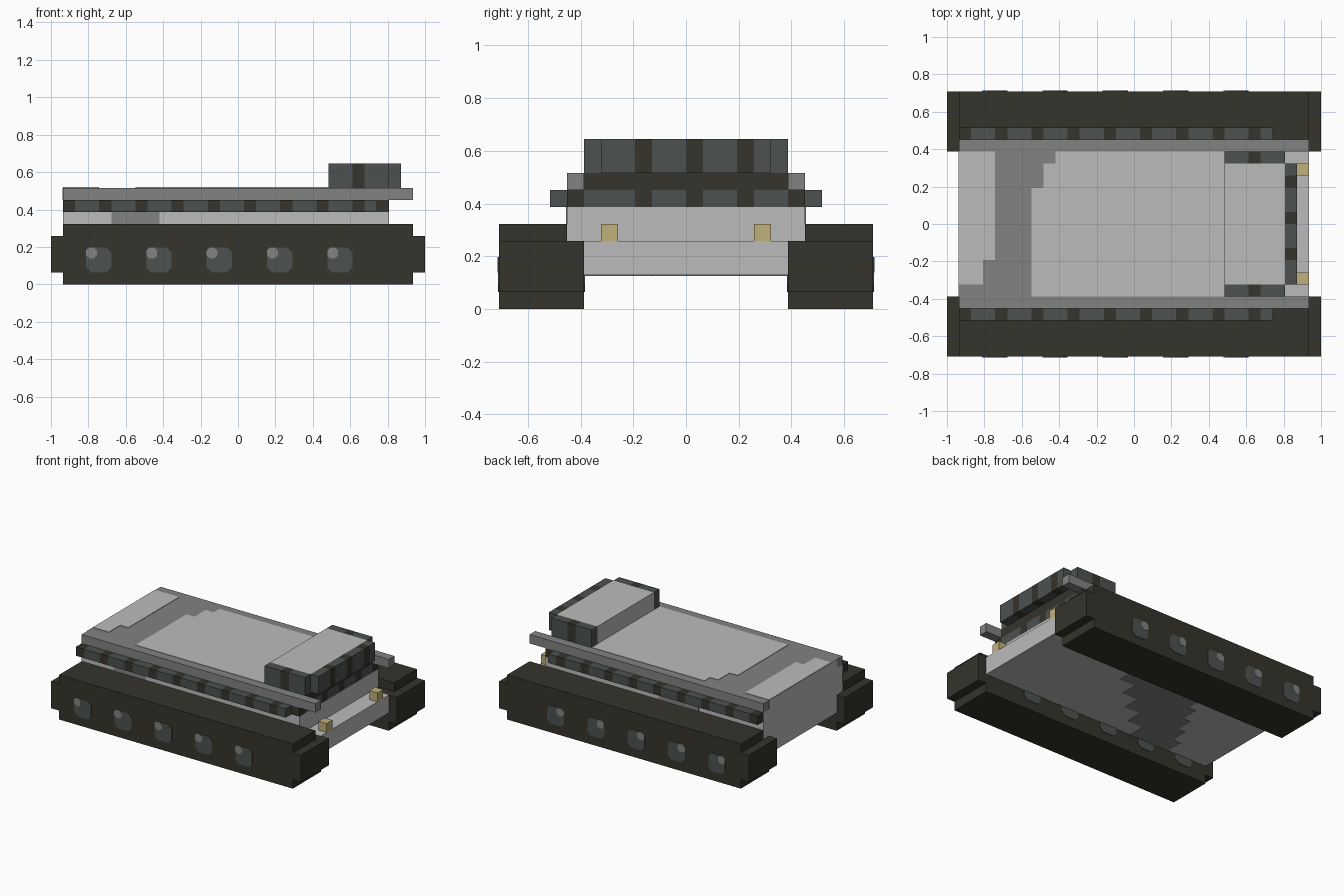
import bpy, bmesh

cube = bpy.data.objects.get("Cube")
if cube:
    bpy.data.objects.remove(cube, do_unlink=True)

U = 2 / 31      # one block
T = 0.05        # painted plate thickness, in blocks


def material(name, rgb):
    m = bpy.data.materials.new(name)
    m.use_nodes = True
    m.diffuse_color = (*rgb, 1)
    m.node_tree.nodes["Principled BSDF"].inputs["Base Color"].default_value = (*rgb, 1)
    return m


LIGHT, GREY, TEAL, DARK, YELLOW = range(5)
MATS = [material("light_grey", (0.50, 0.50, 0.50)),
        material("mid_grey", (0.223, 0.223, 0.223)),
        material("slate", (0.072, 0.084, 0.08)),
        material("track_black", (0.036, 0.033, 0.025)),
        material("lamp_yellow", (0.52, 0.434, 0.195))]


def part(name, boxes):
    """Join boxes (x0, x1, y0, y1, z0, z1, colour), in blocks; x counts from the rear."""
    bm = bmesh.new()
    for x0, x1, y0, y1, z0, z1, colour in boxes:
        verts = bmesh.ops.create_cube(bm, size=1)["verts"]
        for v in verts:
            v.co.x = ((x1 if v.co.x > 0 else x0) - 15.5) * U
            v.co.y = (y1 if v.co.y > 0 else y0) * U
            v.co.z = (z1 if v.co.z > 0 else z0) * U
        for f in {f for v in verts for f in v.link_faces}:
            f.material_index = colour
    mesh = bpy.data.meshes.new(name)
    bm.to_mesh(mesh)
    bm.free()
    for m in MATS:
        mesh.materials.append(m)
    obj = bpy.data.objects.new(name, mesh)
    bpy.context.collection.objects.link(obj)
    return obj


def span(side, a, b):
    """Y range from a to b on one side of the centre line."""
    return sorted((side * a, side * b))


def blob(name, x0, x1, z0, z1, y, thick, colour, cut):
    """Thin octagonal plate painted on a track wall."""
    pts = [(x0 + cut, z0), (x1 - cut, z0), (x1, z0 + cut), (x1, z1 - cut),
           (x1 - cut, z1), (x0 + cut, z1), (x0, z1 - cut), (x0, z0 + cut)]
    bm = bmesh.new()
    face = bm.faces.new([bm.verts.new(((x - 15.5) * U, (y - thick) * U, z * U)) for x, z in pts])
    ext = bmesh.ops.extrude_face_region(bm, geom=[face])["geom"]
    moved = [g for g in ext if isinstance(g, bmesh.types.BMVert)]
    bmesh.ops.translate(bm, verts=moved, vec=(0, 2 * thick * U, 0))
    bmesh.ops.recalc_face_normals(bm, faces=bm.faces)
    mesh = bpy.data.meshes.new(name)
    bm.to_mesh(mesh)
    bm.free()
    mesh.materials.append(MATS[colour])
    bpy.context.collection.objects.link(bpy.data.objects.new(name, mesh))


# Tracks with painted wheels on both walls
for side, label in ((1, "left"), (-1, "right")):
    low, high = span(side, 6, 11), span(side, 7, 11)
    part(label + "_track", [(1, 30, *low, 0, 4, DARK),
                            (1, 30, *high, 4, 5, DARK),
                            (0, 1, *low, 1, 4, DARK),
                            (30, 31, *low, 1, 4, DARK)])
    for i in range(5):
        x = 3 + 5 * i
        for wall, y in (("outer", 11 * side), ("inner", 6 * side)):
            blob(f"{label}_{wall}_wheel_{i}", x - 0.1, x + 2, 1, 3.05, y, T, TEAL, 0.4)
            blob(f"{label}_{wall}_hub_{i}", x - 0.1, x + 0.8, 2.15, 3.05, y, T * 1.5, GREY, 0.25)

# Hull
part("lower_hull", [(1, 30, -6, 6, 2, 4, LIGHT)])
part("upper_hull", [(1, 28, -7, 7, 4, 6, LIGHT), (1, 27, -7, 7, 6, 7, LIGHT)])
part("hull_side_camouflage", [(5, 9, -7 - T, -7, 5, 6, GREY),
                              (9, 14, 7, 7 + T, 5, 6, GREY)])
part("belly_camouflage", [(6 + k, 11 + 2 * k, -6 + 2 * k, -4 + 2 * k, 2 - T, 2, GREY)
                          for k in range(6)])

# Headlamps
for side, label in ((1, "left"), (-1, "right")):
    part(label + "_headlamp", [(29, 30, *span(side, 4, 5), 4, 5, YELLOW)])

# Striped band around the sides and front
band = []
for side in (1, -1):
    for i in range(1, 27):
        band.append((i, i + 1, *span(side, 7, 8), 6, 7, DARK if i % 3 == 1 else TEAL))
for j in range(-7, 7):
    band.append((27, 28, j, j + 1, 6, 7, DARK if j in (-7, -3, 0, 3, 6) else TEAL))
part("striped_band", band)

# Deck with side rails reaching past the front
part("deck", [(1, 27, -6, 6, 7, 8, GREY), (27, 28, -6, 6, 7, 8, DARK),
              (1, 30, -7, -6, 7, 8, GREY), (1, 30, 6, 7, 7, 8, GREY)])
part("deck_rear_panel", [(1 - T, 1, -6, 6, 7, 8, LIGHT)])
part("deck_light_panels", [(x0, x1, y0, y1, 8, 8 + T, LIGHT) for x0, x1, y0, y1 in
                           ((1, 4, -3, 6), (1, 3, -5, -3),
                            (7, 23, -6, 2), (7, 23, 2, 3), (8, 23, 3, 5), (9, 23, 5, 6))])

# Cabin with striped windows
cabin = [(23, 28, -5, 5, 8, 10, LIGHT)]
for side in (1, -1):
    for i in range(23, 28):
        cabin.append((i, i + 1, *span(side, 5, 6), 8, 10, DARK if i == 25 else TEAL))
for j in range(-5, 5):
    cabin.append((28, 29, j, j + 1, 8, 10, DARK if j in (-3, 0, 3) else TEAL))
part("cabin", cabin)
